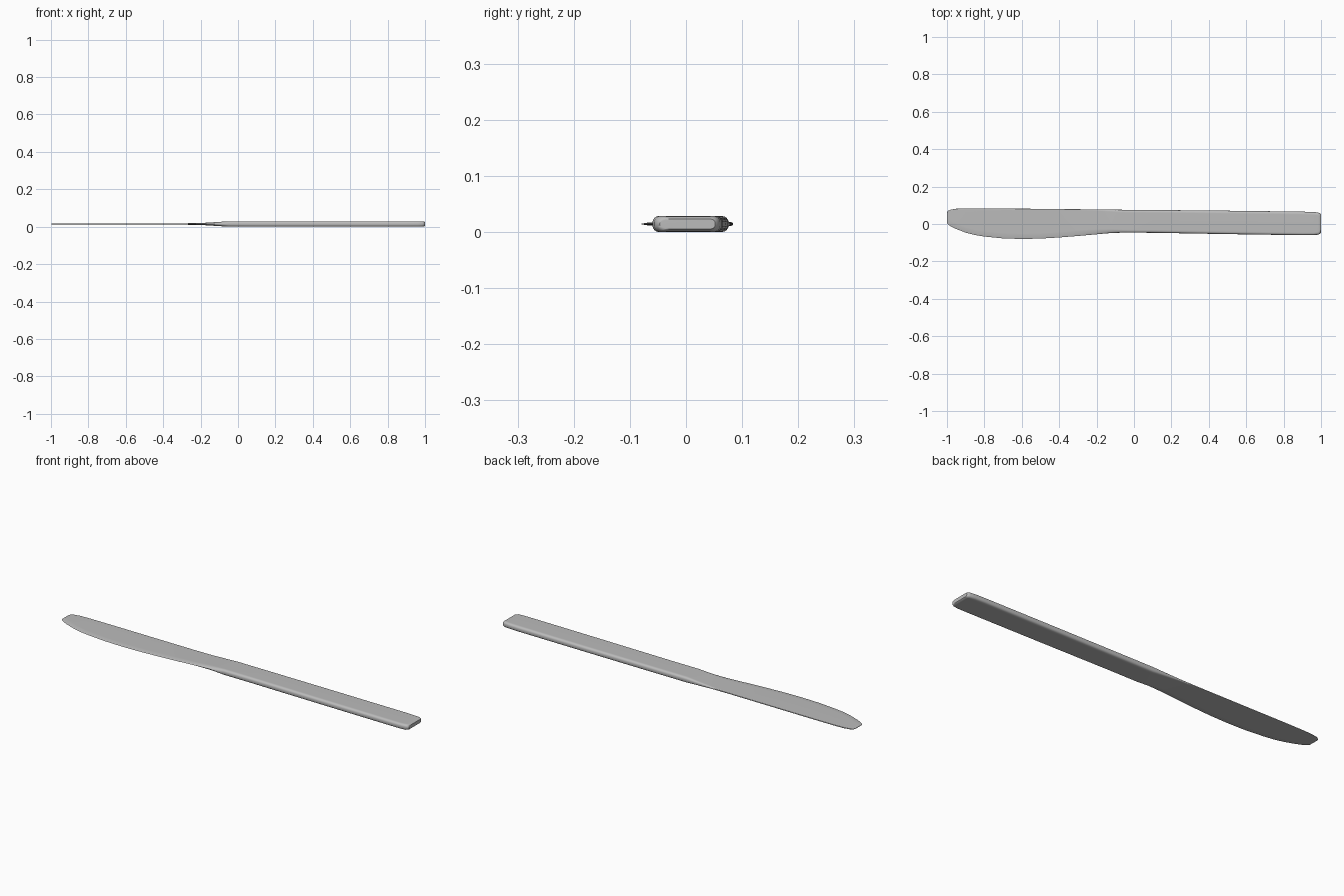
import bpy, bmesh, math

cube = bpy.data.objects.get("Cube")
if cube:
    bpy.data.objects.remove(cube, do_unlink=True)

steel = bpy.data.materials.new("brushed_steel")
steel.use_nodes = True
GREY = (0.5, 0.5, 0.5, 1)
steel.diffuse_color = GREY
steel.node_tree.nodes["Principled BSDF"].inputs["Base Color"].default_value = GREY

MID = 0.0145       # height of the centre plane
HANDLE = 0.0145    # half thickness of the handle
BLADE = 0.0035     # half thickness of the blade
STEPS = 6

# x, cutting side y, spine side y, half thickness
SECTIONS = [
    (-1, 0.005, 0.06, 0.001),
    (-0.995, -0.002, 0.07, 0.002),
    (-0.98, -0.013, 0.077, 0.003),
    (-0.95, -0.027, 0.082, BLADE),
    (-0.9, -0.046, 0.084, BLADE),
    (-0.85, -0.059, 0.084, BLADE),
    (-0.8, -0.067, 0.084, BLADE),
    (-0.7, -0.077, 0.083, BLADE),
    (-0.6, -0.08, 0.082, BLADE),
    (-0.5, -0.078, 0.081, BLADE),
    (-0.4, -0.072, 0.08, BLADE),
    (-0.3, -0.064, 0.079, BLADE),
    (-0.2, -0.055, 0.078, 0.005),
    (-0.12, -0.048, 0.077, 0.01),
    (-0.05, -0.046, 0.076, HANDLE),
    (0.1, -0.047, 0.075, HANDLE),
    (0.5, -0.054, 0.071, HANDLE),
    (0.9, -0.06, 0.066, HANDLE),
    (0.96, -0.06, 0.064, HANDLE),
    (0.985, -0.057, 0.061, HANDLE),
    (0.995, -0.052, 0.057, 0.013),
    (1, -0.047, 0.052, 0.009),
]


def cross_section(low, high, half):
    """Rounded bar; the cutting side tapers to an edge where it is thin."""
    thick = min(1, max(0, (half - BLADE) / (HANDLE - BLADE)))
    limit = 0.45 * (high - low)
    edge_r = min(limit, 0.03 + (0.016 - 0.03) * thick)
    spine_r = min(limit, 0.006 + 0.01 * thick)
    power = 1.3 - 0.5 * thick
    ring = []
    for i in range(2 * STEPS + 1):          # spine side, bottom to top
        a = math.pi * (i / (2 * STEPS) - 0.5)
        z = math.copysign(abs(math.sin(a)) ** 0.8, a)
        ring.append((high - spine_r + spine_r * abs(math.cos(a)) ** 0.8, z * half))
    for i in range(2 * STEPS + 1):          # cutting side, top to bottom
        a = math.pi * (0.5 - i / (2 * STEPS))
        z = math.copysign(abs(math.sin(a)) ** power, a)
        ring.append((low + edge_r - edge_r * abs(math.cos(a)) ** power, z * half))
    return ring


# Blade and handle are one continuous loft
bm = bmesh.new()
rings = []
for x, low, high, half in SECTIONS:
    rings.append([bm.verts.new((x, y, MID + z)) for y, z in cross_section(low, high, half)])
for a, b in zip(rings, rings[1:]):
    n = len(a)
    for i in range(n):
        j = (i + 1) % n
        bm.faces.new((a[i], a[j], b[j], b[i]))
bm.faces.new(rings[0])
bm.faces.new(rings[-1])
bmesh.ops.recalc_face_normals(bm, faces=bm.faces[:])

mesh = bpy.data.meshes.new("table_knife")
bm.to_mesh(mesh)
bm.free()
mesh.materials.append(steel)
knife = bpy.data.objects.new("table_knife", mesh)
bpy.context.collection.objects.link(knife)

# Smooth shading with even flats
bpy.ops.object.select_all(action='DESELECT')
knife.select_set(True)
bpy.context.view_layer.objects.active = knife
bpy.ops.object.shade_smooth_by_angle(angle=math.radians(40))
flats = knife.modifiers.new("even_flats", 'WEIGHTED_NORMAL')
flats.keep_sharp = True
